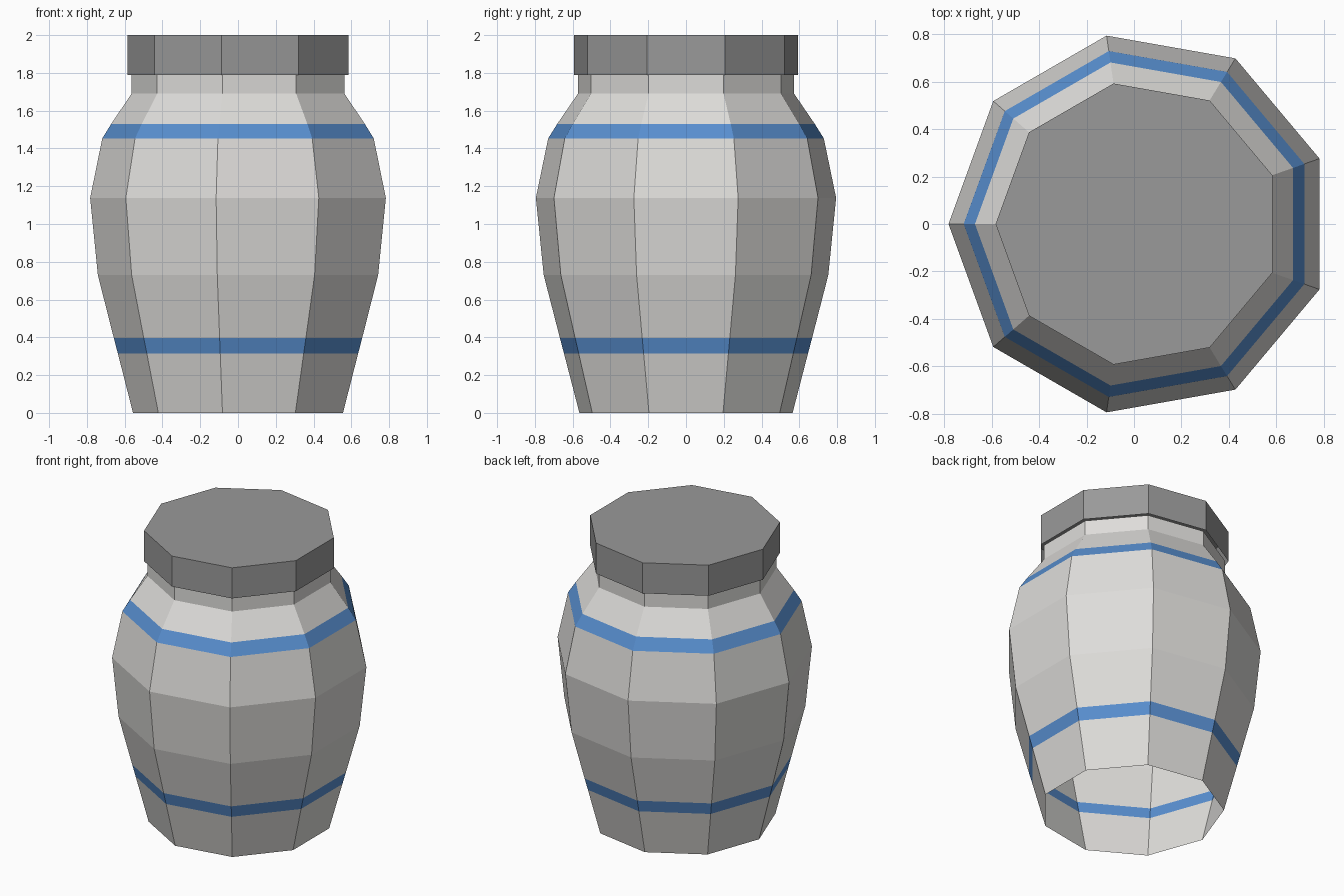
import bpy, bmesh, math

if "Cube" in bpy.data.objects:
    bpy.data.objects.remove(bpy.data.objects["Cube"])

SIDES = 9


def material(name, rgb):
    m = bpy.data.materials.new(name)
    m.diffuse_color = (*rgb, 1.0)
    m.use_nodes = True
    m.node_tree.nodes["Principled BSDF"].inputs["Base Color"].default_value = m.diffuse_color
    return m


grey = material("light grey", (0.73, 0.72, 0.70))
blue = material("stripe blue", (0.098, 0.275, 0.63))
dark = material("lid grey", (0.32, 0.32, 0.32))


def lathe(name, profile, mats, cap_top=False, bands=()):
    """Nine-sided shell through (radius, z) rings; open at the bottom."""
    bm = bmesh.new()
    shift = (1 - math.cos(math.pi / SIDES)) / 2   # centres each odd-sided ring on x = 0
    rings = []
    for r, z in profile:
        ring = []
        for i in range(SIDES):
            a = math.pi + math.tau * i / SIDES
            ring.append(bm.verts.new((r * (math.cos(a) + shift), r * math.sin(a), z)))
        rings.append(ring)
    for k, (low, high) in enumerate(zip(rings, rings[1:])):
        for i in range(SIDES):
            j = (i + 1) % SIDES
            f = bm.faces.new((low[i], low[j], high[j], high[i]))
            f.material_index = 1 if k in bands else 0
    if cap_top:
        bm.faces.new(rings[-1])
    me = bpy.data.meshes.new(name)
    bm.to_mesh(me)
    bm.free()
    for m in mats:
        me.materials.append(m)
    ob = bpy.data.objects.new(name, me)
    bpy.context.collection.objects.link(ob)
    return ob


# Jar body with two blue stripes cut in as rings
lathe("jar_body",
      [(0.573, 0), (0.656, 0.315), (0.678, 0.397), (0.765, 0.73), (0.807, 1.138),
       (0.741, 1.453), (0.692, 1.53), (0.581, 1.69), (0.581, 1.79)],
      [grey, blue], bands=(1, 5))

# Overhanging lid
lathe("lid", [(0.602, 1.79), (0.602, 2.0)], [dark], cap_top=True)
